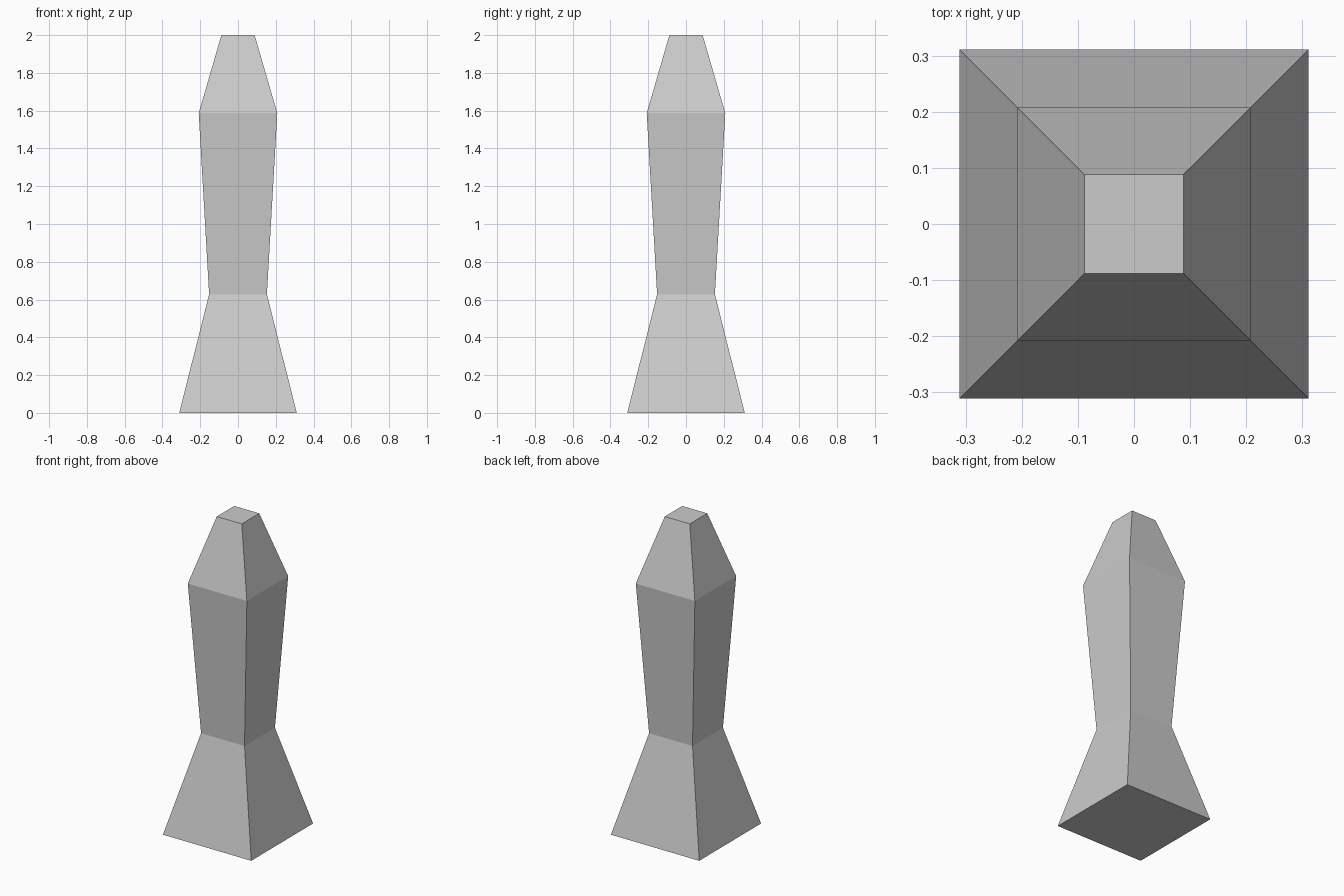
import bpy, bmesh

if "Cube" in bpy.data.objects:
    bpy.data.objects.remove(bpy.data.objects["Cube"])

# Square cross-sections: (height, half width)
SECTIONS = [(0.0, 0.311), (0.628, 0.153), (1.587, 0.208), (2.0, 0.088)]

bm = bmesh.new()

# Rings of four corners, bottom to top
rings = [[bm.verts.new((sx * h, sy * h, z))
          for sx, sy in ((-1, -1), (1, -1), (1, 1), (-1, 1))]
         for z, h in SECTIONS]

# Flared foot, body and tapered tip
for low, high in zip(rings, rings[1:]):
    for i in range(4):
        j = (i + 1) % 4
        bm.faces.new((low[i], low[j], high[j], high[i]))

# Bottom and top caps
bm.faces.new(rings[0][::-1])
bm.faces.new(rings[-1])

mesh = bpy.data.meshes.new("square_pillar")
bm.to_mesh(mesh)
bm.free()
bpy.context.collection.objects.link(bpy.data.objects.new("square_pillar", mesh))
